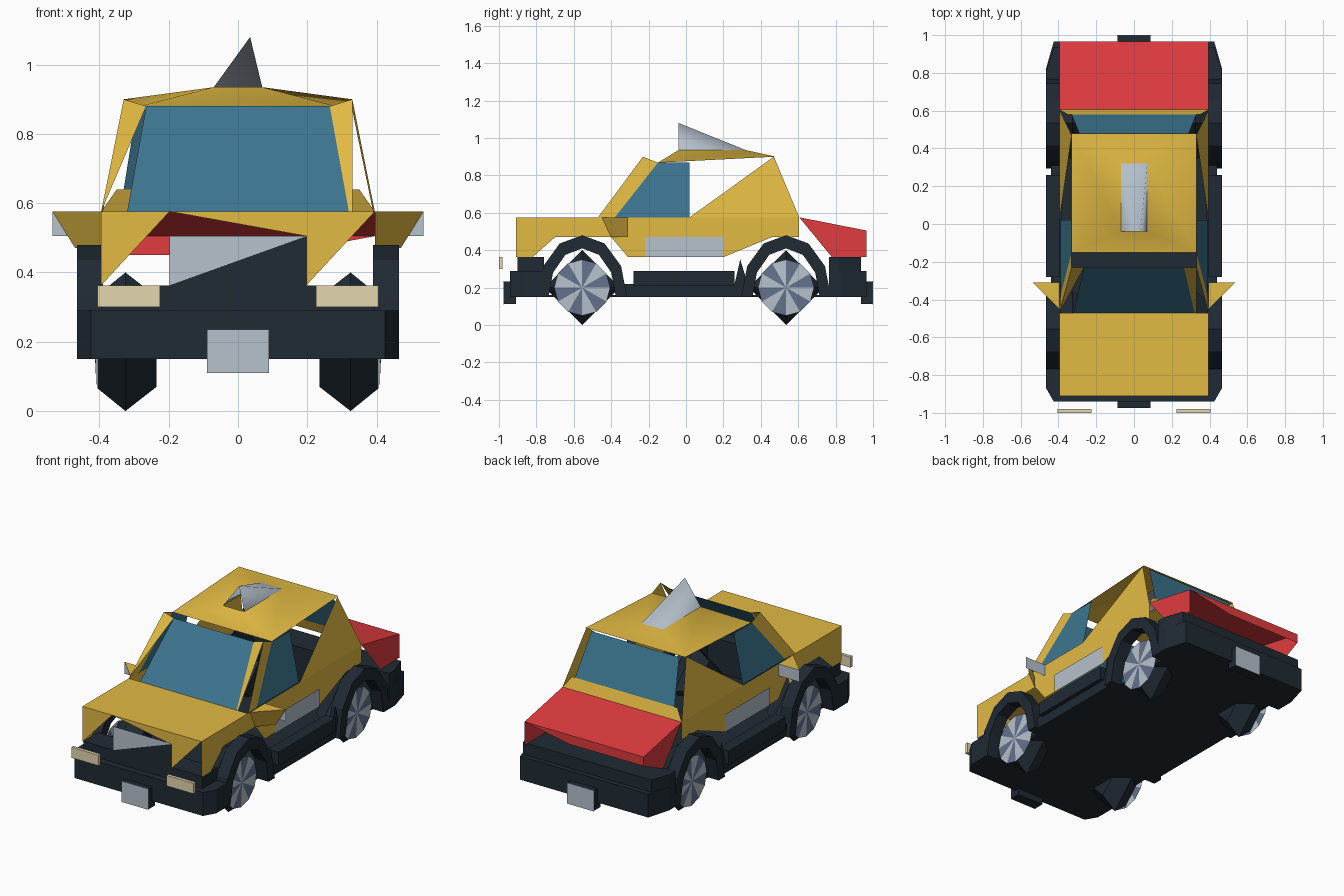
import bpy
from math import sin, cos, pi, radians

cube = bpy.data.objects.get("Cube")
if cube:
    bpy.data.objects.remove(cube, do_unlink=True)


def material(name, red, green, blue):
    mat = bpy.data.materials.new(name)
    mat.use_nodes = True
    mat.diffuse_color = (red, green, blue, 1)
    shader = mat.node_tree.nodes["Principled BSDF"]
    shader.inputs["Base Color"].default_value = mat.diffuse_color
    return mat


YELLOW = material("yellow paint", 0.76, 0.49, 0.055)
RED = material("red paint", 0.75, 0.045, 0.05)
GLASS = material("blue glass", 0.045, 0.18, 0.28)
DARK = material("dark trim", 0.014, 0.023, 0.034)
GREY = material("light grey", 0.47, 0.54, 0.61)
SLATE = material("slate blue", 0.13, 0.17, 0.27)
CREAM = material("cream lamp", 0.77, 0.67, 0.43)

# Main half widths, heights and lengthwise stations of the car
BODY, TRIM, ROOF, SIGN = 0.395, 0.465, 0.33, 0.07
SILL, BUMPER, SKIRT, ARCH, BELT, EAVE, CROWN = 0.15, 0.29, 0.363, 0.47, 0.576, 0.9, 0.935
NOSE, COWL, SCREEN, DECK, TAIL = -0.91, -0.47, -0.23, 0.605, 0.965
LINTEL = 0.868
FRONT_AXLE, REAR_AXLE, HUB = -0.555, 0.535, 0.2
SIDES = (("left", 1), ("right", -1))
AXLES = (("front", FRONT_AXLE), ("rear", REAR_AXLE))


def mesh(name, verts, faces, mat):
    data = bpy.data.meshes.new(name)
    data.from_pydata(verts, [], faces)
    data.materials.append(mat)
    ob = bpy.data.objects.new(name, data)
    bpy.context.collection.objects.link(ob)
    return ob


def smooth(ob, degrees):
    bpy.context.view_layer.objects.active = ob
    ob.select_set(True)
    bpy.ops.object.shade_smooth_by_angle(angle=radians(degrees))
    ob.select_set(False)


def sheet(name, mat, *polygons):
    """Separate flat panels joined in one object."""
    verts, faces = [], []
    for polygon in polygons:
        faces.append(tuple(range(len(verts), len(verts) + len(polygon))))
        verts.extend(polygon)
    return mesh(name, verts, faces, mat)


def mirrored(points):
    return [(-x, y, z) for x, y, z in reversed(points)]


def pair(name, mat, *polygons):
    """The same panels on both sides."""
    sheet("left_" + name, mat, *polygons)
    sheet("right_" + name, mat, *[mirrored(p) for p in polygons])


def across(bottom_x, bottom_y, bottom_z, top_x, top_y, top_z):
    """A symmetrical panel running from side to side."""
    edge = [(bottom_x, bottom_y, bottom_z), (top_x, top_y, top_z)]
    return edge + mirrored(edge)


def upright(x, *outline):
    """A panel facing sideways."""
    return [(x, y, z) for y, z in outline]


def prism(name, mat, bottom, top):
    """A closed solid between two matching outlines."""
    n = len(bottom)
    faces = [tuple(reversed(range(n))), tuple(range(n, n + n))]
    for i in range(n):
        j = (i + 1) % n
        faces.append((i, j, n + j, n + i))
    return mesh(name, bottom + top, faces, mat)


def box(name, mat, x, y, z):
    """A block from three (low, high) ranges."""
    (left, right), (front, back) = x, y
    plan = [(left, front), (right, front), (right, back), (left, back)]
    return prism(name, mat, *[[(*p, height) for p in plan] for height in z])


def bumper(name, end, inner, cut, heights):
    """A bar with cut corners, ending at the given station."""
    half = [(TRIM, inner), (TRIM, end - cut), (TRIM - 0.04, end)]
    plan = half + [(-x, y) for x, y in reversed(half)]
    prism(name, DARK, *[[(*p, height) for p in plan] for height in heights])


# Floor, bumpers and the panels above them
FRONT_INNER, REAR_INNER = NOSE + 0.15, TAIL - 0.2
box("floor", DARK, (-BODY, BODY), (FRONT_INNER, REAR_INNER), (SILL, SILL + 0.01))
bumper("front_bumper", NOSE - 0.03, FRONT_INNER, -0.07, (SILL, BUMPER))
bumper("rear_bumper", TAIL, REAR_INNER, 0.14, (SILL, BUMPER))
bumper("rear_panel", TAIL - 0.03, REAR_INNER, 0.12, (BUMPER, SKIRT))
box("front_panel", DARK, (-BODY, BODY), (NOSE + 0.01, FRONT_INNER), (BUMPER, SKIRT))


def arch_outline(x, axle, steps=6):
    """Half ring over a wheel, outer edge out and inner edge back."""
    angles = [pi * i / steps for i in range(steps + 1)]
    outer = [(x, axle + 0.24 * cos(a), SILL + 0.33 * sin(a)) for a in angles]
    inner = [(x, axle + 0.18 * cos(a), SILL + 0.26 * sin(a)) for a in reversed(angles)]
    return outer + inner


# Wheel arches and sills
for side, s in SIDES:
    for end, axle in AXLES:
        prism(f"{end}_{side}_arch", DARK, arch_outline(s * (BODY - 0.005), axle), arch_outline(s * TRIM, axle))
    box(side + "_lower_sill", DARK, (s * 0.38, s * 0.44), (-0.35, 0.34), (SILL, 0.22))
    box(side + "_upper_sill", DARK, (s * BODY, s * TRIM), (-0.28, 0.26), (0.21, BUMPER))
pair("sill_spike", DARK, upright(0.44, (0.26, 0.22), (0.33, 0.22), (0.29, 0.35)))


def ring(x, radius, axle, count):
    turns = [2 * pi * i / count for i in range(count)]
    return [(x, axle + radius * sin(t), HUB + radius * cos(t)) for t in turns]


# Wheels: four-sided tyres with hubs of alternating sectors
for end, axle in AXLES:
    for side, s in SIDES:
        inside, tread, outside = [ring(s * x, r, axle, 4) for x, r in ((0.235, 0.13), (0.325, HUB), (0.405, 0.135))]
        prism(f"{end}_{side}_tyre_inner", DARK, inside, tread)
        prism(f"{end}_{side}_tyre_outer", DARK, tread, outside)
        rim = ring(s * 0.408, 0.15, axle, 12)
        cap = (s * 0.415, axle, HUB)
        hub = sheet(f"{end}_{side}_hub", GREY, *[(cap, rim[i - 1], rim[i]) for i in range(len(rim))])
        hub.data.materials.append(SLATE)
        for face in hub.data.polygons:
            face.material_index = face.index % 2

# Bonnet, front corners and grille
INNER, GRILLE_TOP, GRILLE = BODY / 2, 0.505, NOSE + 0.01
lip_right, lip_left = (-INNER, NOSE, BELT), (INNER, NOSE, BELT)
sheet("bonnet", YELLOW, across(BODY, NOSE, BELT, BODY, COWL, BELT), (lip_right, (INNER, NOSE, GRILLE_TOP), lip_left))
sheet("front_corners", YELLOW,
      ((-BODY, NOSE, BELT), (-BODY, NOSE, SKIRT), lip_right),
      (lip_left, (INNER, NOSE, SKIRT), (BODY, NOSE, BELT)))
low_right, high_left = (-INNER, GRILLE, SKIRT), (INNER, GRILLE, GRILLE_TOP)
sheet("grille", GREY, (low_right, high_left, (-INNER, GRILLE, GRILLE_TOP)))
sheet("grille_shade", DARK, (low_right, (INNER, GRILLE, SKIRT), high_left))
pair("wing", YELLOW, upright(BODY, (NOSE, SKIRT), (NOSE + 0.09, SKIRT), (-0.7, ARCH), (-0.4, ARCH),
                             (-0.4, BELT), (NOSE, BELT)))

# Doors with side plates
pair("door", YELLOW, upright(BODY, (COWL, BELT), (-0.4, ARCH), (-0.31, SKIRT), (0.2, SKIRT),
                             (0.46, ARCH), (DECK, ARCH), (DECK, BELT)))
pair("door_plate", GREY, upright(BODY + 0.005, (-0.22, SKIRT), (0.2, SKIRT), (0.2, ARCH), (-0.22, ARCH)))

# Pillars and glass
WAIST, SILL_Y, PILLAR_Y, HEAD_Y, HEAD_X = BODY - 0.005, -0.38, 0.02, -0.15, 0.265
pillar_foot, pillar_tip = (BODY, COWL, BELT), (ROOF, SCREEN, EAVE)
screen_foot, screen_tip = (0.32, COWL, BELT), (HEAD_X, SCREEN, 0.88)
glass_foot, glass_head = (WAIST, SILL_Y, BELT), (ROOF, HEAD_Y, LINTEL)
pair("rear_pillar", YELLOW, ((BODY, PILLAR_Y, BELT), (BODY, DECK, BELT), (ROOF, ARCH, EAVE)))
pair("front_pillar", YELLOW, (pillar_foot, glass_foot, glass_head, pillar_tip))
sheet("left_pillar_face", YELLOW, (screen_foot, (ROOF, COWL, BELT), pillar_tip, screen_tip))
sheet("right_pillar_face", YELLOW, mirrored((pillar_foot, screen_tip, pillar_tip)))
pair("side_glass", GLASS, (glass_foot, (WAIST, PILLAR_Y, BELT), (ROOF, PILLAR_Y, LINTEL), glass_head))
sheet("windscreen", GLASS, across(*screen_foot, *screen_tip))
sheet("rear_glass", GLASS, across(ROOF, 0.58, 0.64, 0.29, 0.48, 0.89))
sheet("rear_glass_frame", YELLOW, across(BODY, DECK, BELT, 0.35, 0.58, 0.64))

# Roof ring with an opening under the sign
SIGN_FRONT, SIGN_BACK = -0.04, 0.32
eaves = across(ROOF, HEAD_Y, LINTEL, ROOF, 0.48, EAVE)
opening = across(SIGN, SIGN_FRONT, CROWN, SIGN, SIGN_BACK, CROWN)
roof = mesh("roof", eaves + opening, [(i, (i + 1) % 4, (i + 1) % 4 + 4, i + 4) for i in range(4)], YELLOW)
smooth(roof, 40)

# Pointed roof sign, open at the front
peak = (SIGN / 2, SIGN_FRONT, 1.08)
sign = mesh("roof_sign", opening + [peak], [(i, i + 1, 4) for i in range(3)], GREY)
smooth(sign, 180)

# Boot lid with a tapering back edge and side corners
HEM = 0.45
sheet("boot_lid", RED, across(BODY, DECK, BELT, BODY, TAIL, GRILLE_TOP),
      [(x, TAIL, z) for x, z in ((BODY, GRILLE_TOP), (-BODY, GRILLE_TOP), (-BODY, HEM), (0.1, HEM))])
sheet("left_boot_side", RED, upright(BODY, (DECK, BELT), (0.78, SKIRT), (TAIL, SKIRT), (TAIL, GRILLE_TOP)))
sheet("right_boot_side", RED, upright(-BODY, (DECK, BELT), (TAIL, GRILLE_TOP), (TAIL, HEM), (0.78, SKIRT)))

# Mirrors
BACK = -0.31
root, tip = (BODY, -0.45, BELT), (0.535, BACK, BELT)
pair("mirror_shell", YELLOW, (root, tip, (BODY, BACK, BELT)),
     (root, (BODY, -0.4, ARCH), (ARCH, BACK, ARCH), tip))
pair("mirror_face", GREY, [(x, BACK, z) for x, z in (
    (BODY, GRILLE_TOP), (BODY, BELT), (tip[0], BELT), (tip[0], GRILLE_TOP))])

# Headlamps and number plates
for side, s in SIDES:
    box(side + "_headlamp", CREAM, (s * 0.225, s * 0.405), (-1, -0.98), (0.3, SKIRT))
for end, inner, face in (("front", NOSE, -0.973), ("rear", TAIL - 0.03, 0.998)):
    outer = face + (0.002 if face > 0 else -0.002)
    box(end + "_plate_holder", DARK, (-0.088, 0.088), (inner, face), (0.112, 0.233))
    box(end + "_plate", GREY, (-0.089, 0.089), (face, outer), (0.11, 0.235))
